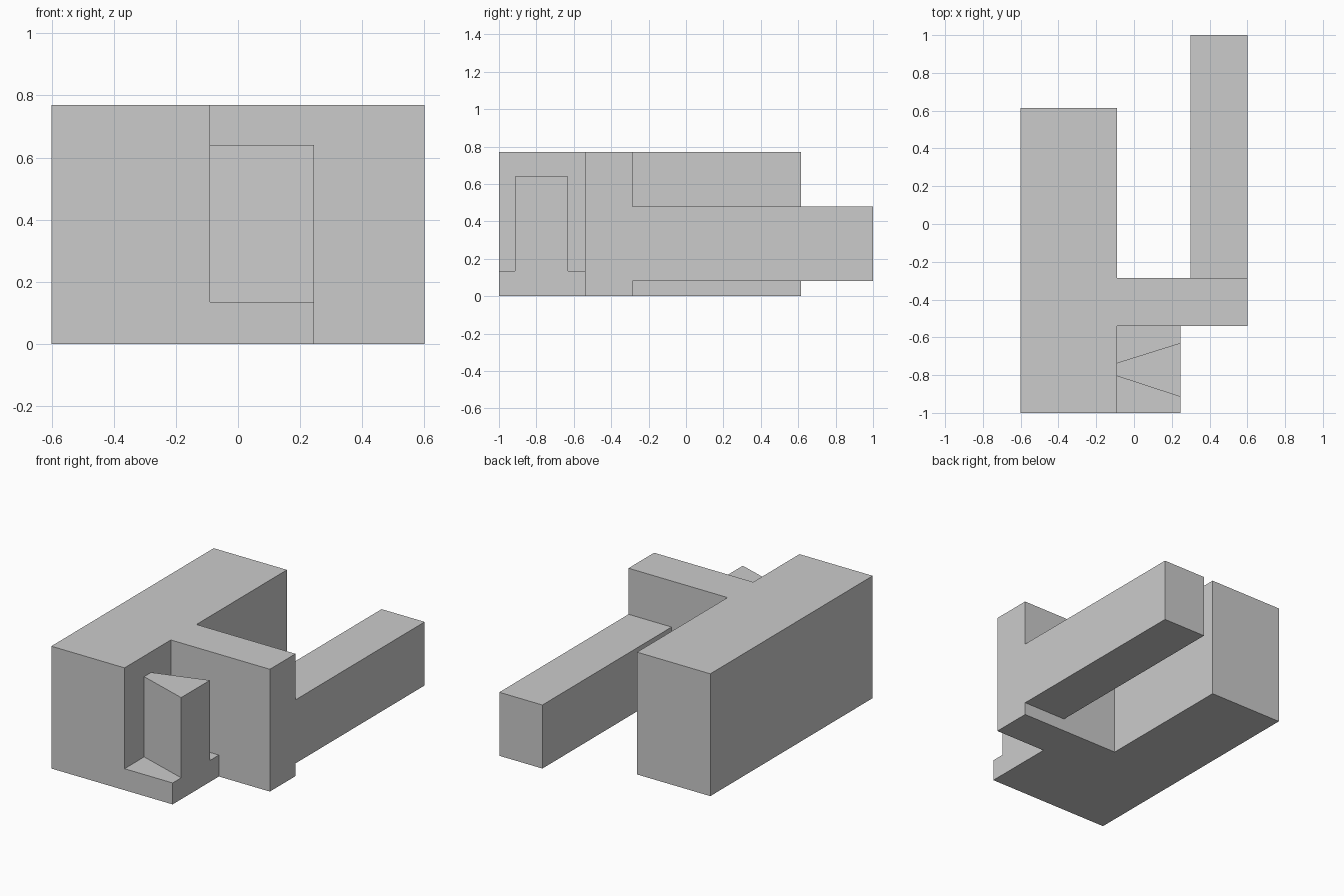
import bpy
import bmesh

cube = bpy.data.objects.get("Cube")
if cube:
    bpy.data.objects.remove(cube, do_unlink=True)

grey = bpy.data.materials.new("light grey")
grey.use_nodes = True
colour = (0.6, 0.6, 0.6, 1)
grey.diffuse_color = colour
grey.node_tree.nodes["Principled BSDF"].inputs["Base Color"].default_value = colour


def prism(name, outline, bottom, top):
    """Extrude a plan outline from bottom to top."""
    bm = bmesh.new()
    face = bm.faces.new([bm.verts.new((x, y, bottom)) for x, y in outline])
    result = bmesh.ops.extrude_face_region(bm, geom=[face])
    raised = [v for v in result["geom"] if isinstance(v, bmesh.types.BMVert)]
    bmesh.ops.translate(bm, verts=raised, vec=(0, 0, top - bottom))
    bmesh.ops.recalc_face_normals(bm, faces=bm.faces)
    mesh = bpy.data.meshes.new(name)
    bm.to_mesh(mesh)
    bm.free()
    mesh.materials.append(grey)
    obj = bpy.data.objects.new(name, mesh)
    bpy.context.collection.objects.link(obj)
    return obj


def rectangle(x0, x1, y0, y1):
    return [(x0, y0), (x1, y0), (x1, y1), (x0, y1)]


# Shared edges of the plan
left, inner, right = -0.6, -0.09, 0.6
front, bridge_front, bridge_back = -1, -0.54, -0.285
step, height, step_height = 0.245, 0.77, 0.135

# Long main block with the cross wing
prism("main_block", [
    (left, front), (inner, front), (inner, bridge_front), (right, bridge_front),
    (right, bridge_back), (inner, bridge_back), (inner, 0.615), (left, 0.615),
], 0, height)

# Low step in the front corner
prism("front_step", rectangle(inner, step, front, bridge_front), 0, step_height)

# Tapered pillar on the step
prism("tapered_pillar", [
    (inner, -0.805), (step, -0.915), (step, -0.63), (inner, -0.735),
], step_height, 0.64)

# Raised rear arm
prism("rear_arm", rectangle(0.3, right, bridge_back, 1), 0.08, 0.48)
